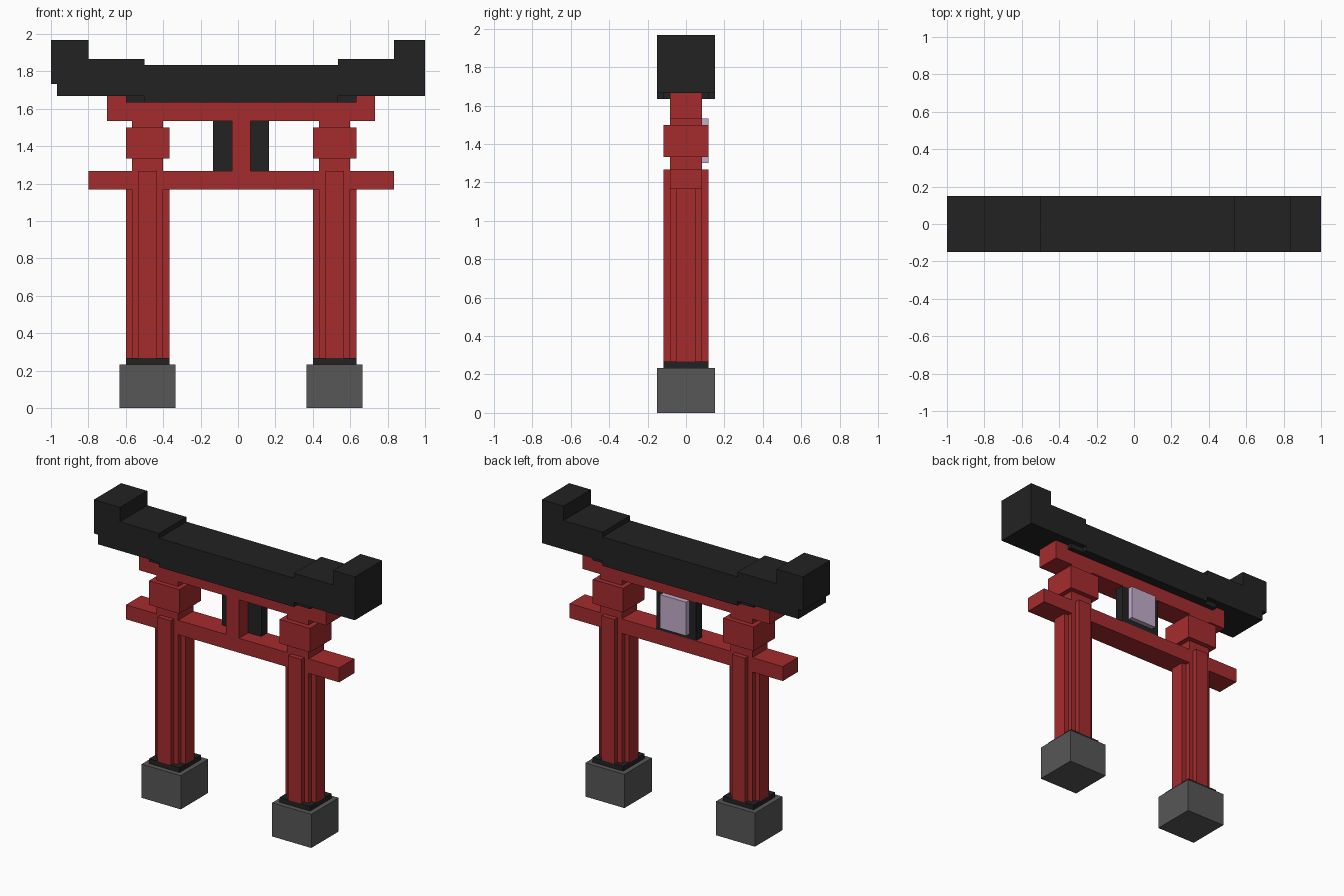
import bpy, bmesh
from mathutils import Vector

cube = bpy.data.objects.get("Cube")
if cube:
    bpy.data.objects.remove(cube, do_unlink=True)

U = 1 / 30          # block grid unit
CX = 0.5 * U        # centre line of the gate


def material(name, rgb):
    m = bpy.data.materials.new(name)
    m.use_nodes = True
    col = (*rgb, 1)
    m.diffuse_color = col
    bsdf = next(n for n in m.node_tree.nodes if n.type == 'BSDF_PRINCIPLED')
    bsdf.inputs["Base Color"].default_value = col
    return m


RED = material("red_paint", (0.376, 0.025, 0.027))
BLACK = material("black_paint", (0.0165, 0.0165, 0.0165))
GREY = material("grey_stone", (0.095, 0.095, 0.095))
LILAC = material("pale_lilac", (0.56, 0.42, 0.61))


def prism(name, points, direction, mat):
    """Extrude a closed outline along a direction."""
    bm = bmesh.new()
    face = bm.faces.new([bm.verts.new(p) for p in points])
    ext = bmesh.ops.extrude_face_region(bm, geom=[face])
    verts = [e for e in ext["geom"] if isinstance(e, bmesh.types.BMVert)]
    bmesh.ops.translate(bm, verts=verts, vec=Vector(direction))
    bmesh.ops.recalc_face_normals(bm, faces=bm.faces)
    mesh = bpy.data.meshes.new(name)
    bm.to_mesh(mesh)
    bm.free()
    mesh.materials.append(mat)
    obj = bpy.data.objects.new(name, mesh)
    bpy.context.collection.objects.link(obj)
    return obj


def box(name, x, y, z, mat):
    pts = [(x[0], y[0], z[0]), (x[1], y[0], z[0]), (x[1], y[1], z[0]), (x[0], y[1], z[0])]
    return prism(name, pts, (0, 0, z[1] - z[0]), mat)


def block(name, cx, half, z, mat):
    """Square block centred on a post."""
    return box(name, (cx - half, cx + half), (-half, half), z, mat)


# Stepped round cross-section of the posts, one quarter turned four times
quarter = [(3.5, -1.5), (3.5, 1.5), (2.5, 1.5), (2.5, 2.5), (1.5, 2.5)]
section = []
for _ in range(4):
    section += quarter
    quarter = [(-y, x) for x, y in quarter]

# Posts with their footings, collars and capital blocks
for side, cx in (("right", CX - 0.5), ("left", CX + 0.5)):
    block(side + "_footing", cx, 4.5 * U, (0, 7 * U), GREY)
    block(side + "_collar", cx, 3.5 * U, (7 * U, 8 * U), BLACK)
    prism(side + "_post", [(cx + x * U, y * U, 8 * U) for x, y in section],
          (0, 0, 30 * U), RED)
    block(side + "_neck", cx, 2.5 * U, (38 * U, 46 * U), RED)
    block(side + "_capital", cx, 3.5 * U, (40 * U, 45 * U), RED)
    # upper beam tip and dark bracket under the roof
    s = -1 if side == "right" else 1
    tip = sorted((CX + s * 18.5 * U, CX + s * 21.5 * U))
    box(side + "_beam_tip", tip, (-2.5 * U, 2.5 * U), (49 * U, 50 * U), RED)
    brk = sorted((CX + s * 15.5 * U, CX + s * 18.5 * U))
    box(side + "_bracket", brk, (-3.5 * U, 3.5 * U), (49 * U, 50 * U), BLACK)

# Cross beams
box("lower_beam", (-24 * U, 25 * U), (-2.5 * U, 2.5 * U), (35 * U, 38 * U), RED)
box("upper_beam", (-21 * U, 22 * U), (-2.5 * U, 2.5 * U), (46 * U, 49 * U), RED)

# Centre strut, dark board behind it and pale plaque at the back
box("centre_strut", (-U, 2 * U), (-2.5 * U, 0.5 * U), (38 * U, 46 * U), RED)
box("plaque_board", (-4 * U, 5 * U), (0.5 * U, 2.5 * U), (38 * U, 46 * U), BLACK)
box("plaque", (-2.5 * U, 3.5 * U), (2.5 * U, 3.5 * U), (39 * U, 46 * U), LILAC)

# Roof beam with raised ends, as one silhouette extruded front to back
outline = [(-30, 59), (-30, 52), (-29, 52), (-29, 50), (-15, 50), (-15, 49),
           (16, 49), (16, 50), (30, 50), (30, 59), (25, 59), (25, 56),
           (16, 56), (16, 55), (-15, 55), (-15, 56), (-24, 56), (-24, 59)]
prism("roof_beam", [(x * U, -4.5 * U, z * U) for x, z in outline], (0, 9 * U, 0), BLACK)
